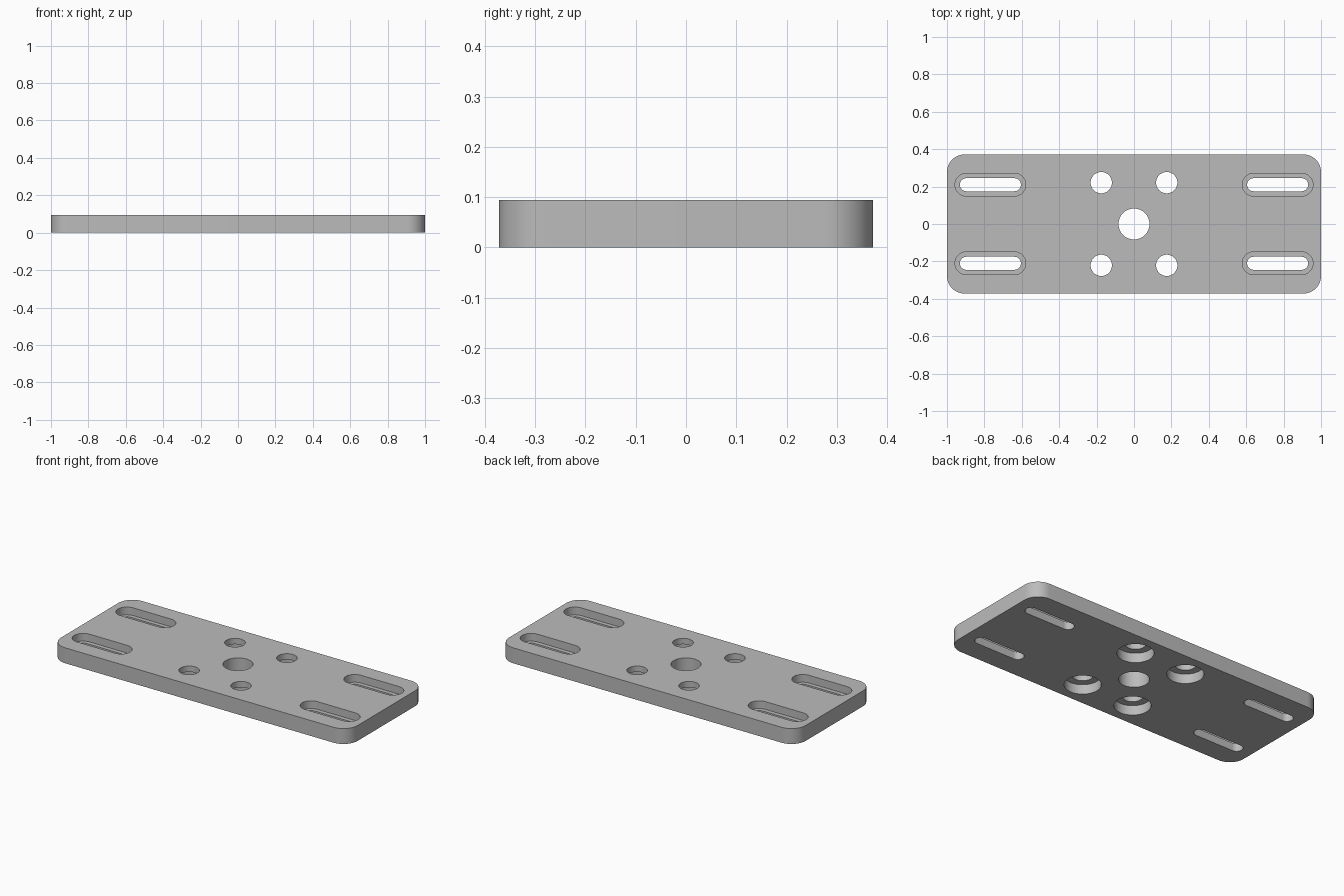
import bpy, bmesh
from math import sin, cos, pi, radians

cube = bpy.data.objects.get("Cube")
if cube:
    bpy.data.objects.remove(cube, do_unlink=True)

LENGTH, WIDTH, THICK = 2.0, 0.744, 0.094
OVER = 0.02      # how far the cutters stick out of the plate
STEPS = 12       # segments per quarter circle


def outline(cx, cy, sx, sy, r):
    """Rounded outline: a box of half size sx, sy grown by radius r."""
    pts = []
    for q, (ux, uy) in enumerate([(1, 1), (-1, 1), (-1, -1), (1, -1)]):
        for i in range(STEPS + 1):
            a = (q + i / STEPS) * pi / 2
            pts.append((cx + ux * sx + r * cos(a), cy + uy * sy + r * sin(a)))
    return pts


def loft(bm, sections):
    """Closed solid through (outline, height) sections, bottom to top."""
    rings = [[bm.verts.new((x, y, z)) for x, y in pts] for pts, z in sections]
    n = len(rings[0])
    for low, high in zip(rings, rings[1:]):
        for i in range(n):
            j = (i + 1) % n
            bm.faces.new((low[i], low[j], high[j], high[i]))
    bm.faces.new(rings[0][::-1])
    bm.faces.new(rings[-1])


def make_object(name, bm):
    bmesh.ops.remove_doubles(bm, verts=bm.verts, dist=1e-5)
    bmesh.ops.recalc_face_normals(bm, faces=bm.faces)
    mesh = bpy.data.meshes.new(name)
    bm.to_mesh(mesh)
    bm.free()
    ob = bpy.data.objects.new(name, mesh)
    bpy.context.collection.objects.link(ob)
    return ob


# Plate with rounded corners
R = 0.095
bm = bmesh.new()
body = outline(0, 0, LENGTH / 2 - R, WIDTH / 2 - R, R)
loft(bm, [(body, 0), (body, THICK)])
plate = make_object("mounting_plate", bm)

# Cutters: centre bore, stepped bolt holes and stepped slots
bm = bmesh.new()
bore = outline(0, 0, 0, 0, 0.083)
loft(bm, [(bore, -OVER), (bore, THICK + OVER)])
for mx in (-1, 1):
    for my in (-1, 1):
        # bolt hole, counterbored from below
        hx, hy, step = mx * 0.175, my * 0.221, 0.058
        wide, thin = outline(hx, hy, 0, 0, 0.1), outline(hx, hy, 0, 0, 0.057)
        loft(bm, [(wide, -OVER), (wide, step), (thin, step), (thin, THICK + OVER)])
        # long slot, recessed from above
        hx, hy, step = mx * 0.768, my * 0.21, 0.047
        wide, thin = outline(hx, hy, 0.128, 0, 0.061), outline(hx, hy, 0.128, 0, 0.035)
        loft(bm, [(thin, -OVER), (thin, step), (wide, step), (wide, THICK + OVER)])
cutter = make_object("hole_cutter", bm)
cutter.hide_render = True

# Cut the holes, then drop the cutter
bpy.ops.object.select_all(action="DESELECT")
bpy.context.view_layer.objects.active = plate
plate.select_set(True)
cut = plate.modifiers.new("holes", "BOOLEAN")
cut.operation = "DIFFERENCE"
cut.solver = "EXACT"
cut.object = cutter
bpy.ops.object.modifier_apply(modifier=cut.name)
bpy.data.objects.remove(cutter, do_unlink=True)

# Grey metal
grey = bpy.data.materials.new("grey_metal")
grey.use_nodes = True
colour = (0.5, 0.5, 0.5, 1)
grey.diffuse_color = colour
grey.node_tree.nodes["Principled BSDF"].inputs["Base Color"].default_value = colour
plate.data.materials.clear()
plate.data.materials.append(grey)
bpy.ops.object.shade_smooth_by_angle(angle=radians(30))
